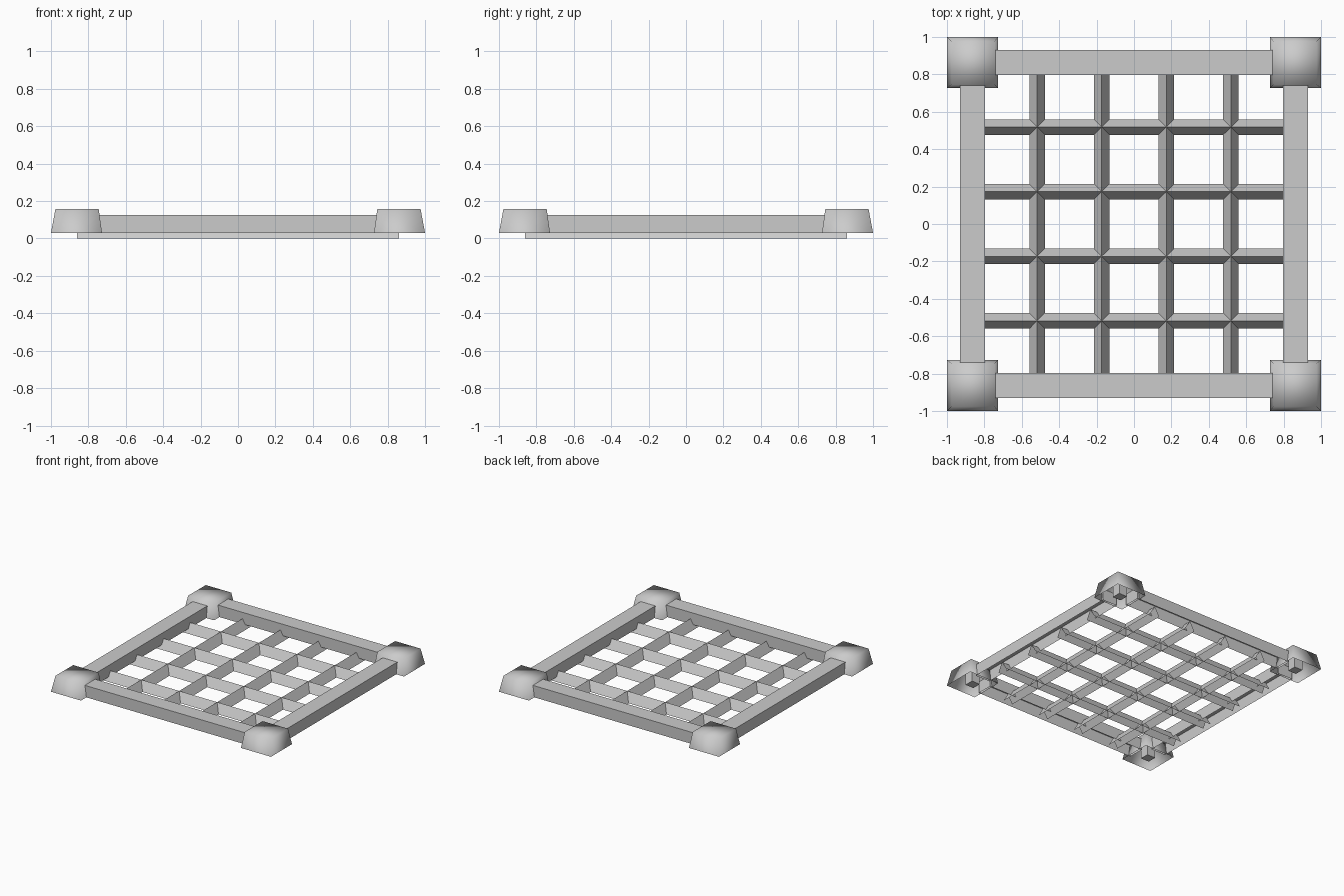
import bpy, bmesh, math
from mathutils import Matrix, Vector

cube = bpy.data.objects.get("Cube")
if cube:
    bpy.data.objects.remove(cube, do_unlink=True)

grey = bpy.data.materials.new("light_grey")
grey.use_nodes = True
grey.diffuse_color = (0.6, 0.6, 0.6, 1)
grey.node_tree.nodes["Principled BSDF"].inputs["Base Color"].default_value = (0.6, 0.6, 0.6, 1)


def finish(name, bm, turn=0, smooth=False):
    """Turn the mesh about z and link it as an object."""
    bmesh.ops.transform(bm, matrix=Matrix.Rotation(turn, 4, 'Z'), verts=bm.verts)
    mesh = bpy.data.meshes.new(name)
    bm.to_mesh(mesh)
    bm.free()
    mesh.materials.append(grey)
    for p in mesh.polygons:
        p.use_smooth = smooth
    obj = bpy.data.objects.new(name, mesh)
    bpy.context.collection.objects.link(obj)
    return obj


def box(low, high, taper=(0, 0), open_bottom=True):
    """Box between two corners; taper draws the top in on the inner and outer sides."""
    bm = bmesh.new()
    bmesh.ops.create_cube(bm, size=1)
    low, high = Vector(low), Vector(high)
    for v in bm.verts:
        top = v.co.z > 0
        for i in range(3):
            outer = v.co[i] > 0
            v.co[i] = high[i] if outer else low[i]
            if top and i < 2:
                v.co[i] += -taper[1] if outer else taper[0]
    if open_bottom:
        bm.normal_update()
        under = [f for f in bm.faces if f.normal.z < -0.9]
        bmesh.ops.delete(bm, geom=under, context='FACES_ONLY')
    return bm


def tent(offset, half_length=0.862, half_width=0.0425):
    """Hollow bar with an equilateral ridge running along x."""
    bm = bmesh.new()
    height = half_width * math.sqrt(3)
    rows = [[bm.verts.new((x, offset + dy, z)) for x in (-half_length, half_length)]
            for dy, z in ((-half_width, 0), (0, height), (half_width, 0))]
    for a, b in zip(rows, rows[1:]):
        bm.faces.new((a[0], a[1], b[1], b[0]))
    return bm


# Frame: hollow rails, tapered corner caps and the posts inside them
sides = ("back", "left", "front", "right")
for i, side in enumerate(sides):
    turn = i * math.pi / 2
    finish(side + "_rail", box((-0.745, 0.797, 0.03), (0.745, 0.93, 0.125)), turn)
    finish(f"corner_cap_{i + 1}",
           box((0.727, 0.727, 0.03), (1, 1, 0.158), taper=(0.018, 0.024)), turn, True)
    finish(f"corner_post_{i + 1}",
           box((0.825, 0.825, 0.03), (0.9, 0.9, 0.155), open_bottom=False), turn)

# Lattice of ridged bars in both directions
spacing = 0.345
for i in range(4):
    offset = (i - 1.5) * spacing
    finish(f"cross_bar_{i + 1}", tent(offset))
    finish(f"long_bar_{i + 1}", tent(offset), math.pi / 2)
